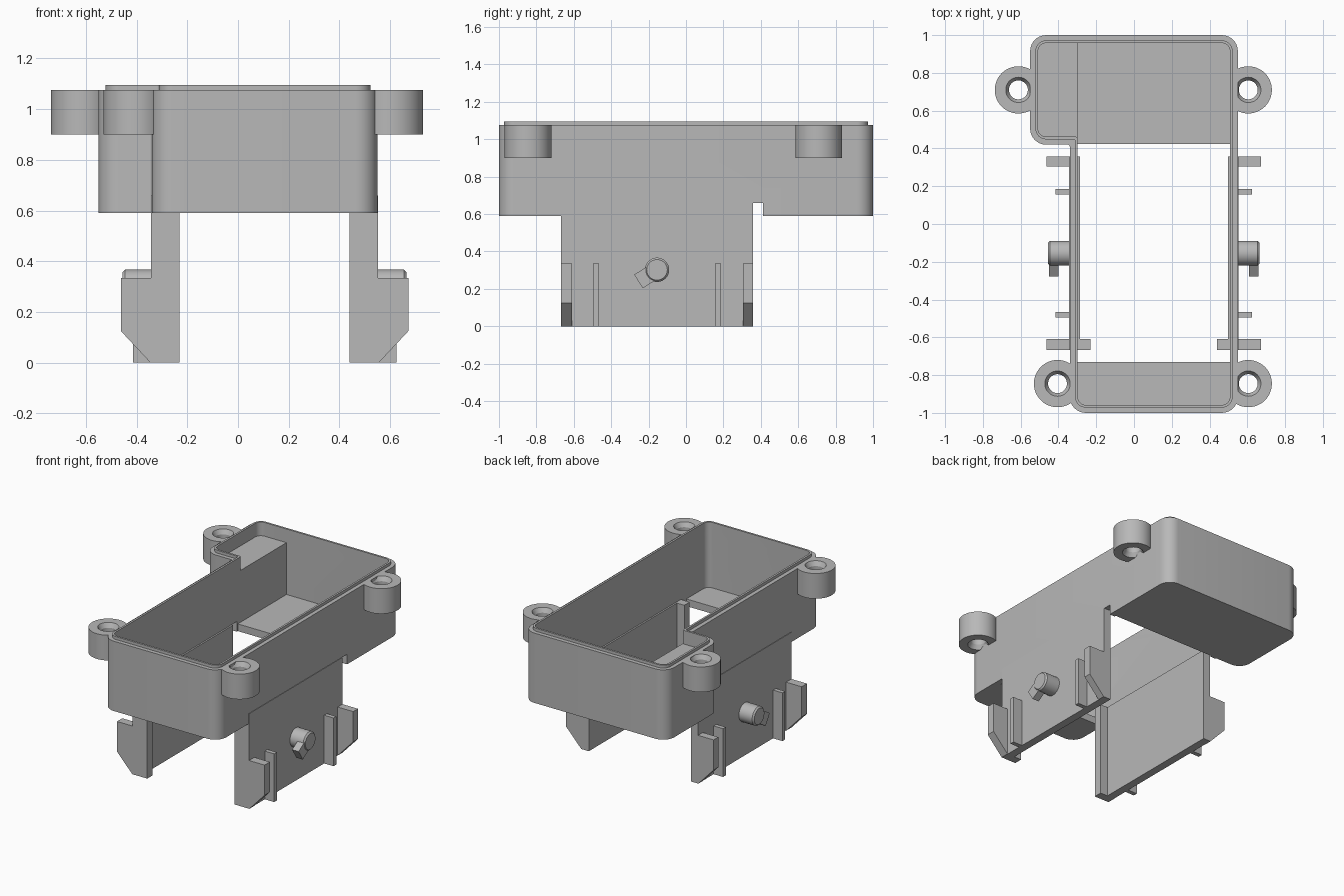
import bpy, bmesh
from math import radians, cos, sin, pi
from mathutils import Vector, Matrix

cube = bpy.data.objects.get("Cube")
if cube:
    bpy.data.objects.remove(cube, do_unlink=True)

grey = bpy.data.materials.new("plain grey plastic")
grey.use_nodes = True
COLOUR = (0.48, 0.48, 0.48, 1)
grey.diffuse_color = COLOUR
grey.node_tree.nodes["Principled BSDF"].inputs["Base Color"].default_value = COLOUR


def smooth(obj):
    for poly in obj.data.polygons:
        poly.use_smooth = True
    obj.data.set_sharp_from_angle(angle=radians(28))


def finish(name, bm):
    bmesh.ops.recalc_face_normals(bm, faces=bm.faces)
    mesh = bpy.data.meshes.new(name)
    bm.to_mesh(mesh)
    bm.free()
    obj = bpy.data.objects.new(name, mesh)
    bpy.context.collection.objects.link(obj)
    mesh.materials.append(grey)
    smooth(obj)
    return obj


def prism(name, points, axis, lo, hi):
    """Extrude a 2D outline along x, y or z."""
    place = {"x": lambda p, h: (h, p[0], p[1]),
             "y": lambda p, h: (p[0], h, p[1]),
             "z": lambda p, h: (p[0], p[1], h)}[axis]
    bm = bmesh.new()
    low = [bm.verts.new(place(p, lo)) for p in points]
    high = [bm.verts.new(place(p, hi)) for p in points]
    bm.faces.new(low)
    bm.faces.new(high)
    for i in range(len(points)):
        j = (i + 1) % len(points)
        bm.faces.new((low[i], low[j], high[j], high[i]))
    return finish(name, bm)


def block(name, x, y, z):
    corners = [(x[0], y[0]), (x[1], y[0]), (x[1], y[1]), (x[0], y[1])]
    return prism(name, corners, "z", *z)


def lathe(name, profile, matrix, closed, steps=48):
    """Spin a (radius, height) profile around the local z axis."""
    bm = bmesh.new()
    rings = [[bm.verts.new(matrix @ Vector((r * cos(2 * pi * k / steps),
                                            r * sin(2 * pi * k / steps), h)))
              for k in range(steps)] for r, h in profile]
    for i in range(len(rings) if closed else len(rings) - 1):
        a, b = rings[i], rings[(i + 1) % len(rings)]
        for k in range(steps):
            m = (k + 1) % steps
            bm.faces.new((a[k], a[m], b[m], b[k]))
    bmesh.ops.remove_doubles(bm, verts=bm.verts, dist=1e-5)
    return finish(name, bm)


def rounded(corners, steps=8):
    """Round each (x, y, radius) corner of a right-angled outline."""
    out = []
    for i, (x, y, r) in enumerate(corners):
        here = Vector((x, y))
        if r == 0:
            out.append(here)
            continue
        back = (Vector(corners[i - 1][:2]) - here).normalized()
        ahead = (Vector(corners[(i + 1) % len(corners)][:2]) - here).normalized()
        centre = here + (back + ahead) * r
        for k in range(steps + 1):
            t = k / steps * pi / 2
            out.append(centre - ahead * r * cos(t) - back * r * sin(t))
    return out


def case_outline(d):
    """Case outline moved inward by d."""
    r = 0.085 - d
    return rounded([(-0.34 + d, -1 + d, r), (0.55 - d, -1 + d, r),
                    (0.55 - d, 1 - d, r), (-0.55 + d, 1 - d, r),
                    (-0.55 + d, 0.42 + d, r), (-0.34 + d, 0.42 + d, 0.01)])


def boolean(obj, other, operation):
    mod = obj.modifiers.new(operation, "BOOLEAN")
    mod.operation = operation
    mod.solver = "EXACT"
    mod.object = other
    graph = bpy.context.evaluated_depsgraph_get()
    mesh = bpy.data.meshes.new_from_object(obj.evaluated_get(graph))
    obj.modifiers.clear()
    obj.data = mesh
    smooth(obj)


# Heights of the case
BOTTOM, FLOOR, SHELF, RIM, TOP = 0.59, 0.64, 1.0, 1.075, 1.095
WALL = 0.042

# Case with stepped rim, deep well, shallow side shelf and open floor
case = prism("case", case_outline(0), "z", BOTTOM, RIM)
lip = prism("rim_lip", case_outline(0.028), "z", RIM - 0.04, TOP)
boolean(case, lip, "UNION")
upper = prism("shelf_cutter", case_outline(WALL), "z", SHELF, 1.3)
well = prism("well_cutter", rounded([
    (-0.34 + WALL, -1 + WALL, 0.043), (0.55 - WALL, -1 + WALL, 0.043),
    (0.55 - WALL, 1 - WALL, 0.043), (-0.34 + WALL, 1 - WALL, 0)]), "z", FLOOR, 1.25)
opening = block("floor_cutter", (-0.298, 0.508), (-0.73, 0.423), (0.5, 0.7))
notch = block("notch_cutter", (-0.36, 0.7), (0.3, 0.412), (0.5, 0.66))
for cutter in (upper, well, opening, notch):
    boolean(case, cutter, "DIFFERENCE")

# Screw bosses with countersunk holes
ring = [(0.125, 0.9), (0.125, RIM), (0.067, RIM), (0.05, RIM - 0.03),
        (0.05, 0.93), (0.067, 0.9)]
bosses = {"back_right": (-0.612, 0.71), "back_left": (0.605, 0.71),
          "front_right": (-0.405, -0.845), "front_left": (0.605, -0.845)}
for place, (x, y) in bosses.items():
    boss = lathe(place + "_screw_boss", ring, Matrix.Translation((x, y, 0)), True)
    for cutter in (upper, well):
        boolean(boss, cutter, "DIFFERENCE")

for helper in (lip, upper, well, opening, notch):
    bpy.data.objects.remove(helper, do_unlink=True)

# Side legs, mirrored about the middle of the well
MIDDLE = 0.105
for side, s in (("left", 1), ("right", -1)):
    def span(a, b):
        return tuple(sorted((MIDDLE + s * a, MIDDLE + s * b)))

    block(side + "_leg_panel", span(0.392, 0.448), (-0.668, 0.357), (0, 0.66))
    block(side + "_inner_fin", span(0.335, 0.4), (-0.668, -0.61), (0, 0.66))

    # Outer fins with a slanted foot
    fin = [(0.43, 0), (0.45, 0), (0.567, 0.125), (0.567, 0.335), (0.43, 0.335)]
    fin = [(MIDDLE + s * u, z) for u, z in fin]
    for end, lo, hi in (("front", -0.668, -0.61), ("back", 0.305, 0.357)):
        prism(f"{side}_{end}_fin", fin, "y", lo, hi)

    # Thin ribs
    for end, y in (("front", -0.481), ("back", 0.171)):
        block(f"{side}_{end}_rib", span(0.43, 0.52), (y - 0.015, y + 0.015), (0, 0.335))

    # Pivot peg with a small key tab at its tip
    hub = Vector((MIDDLE, -0.155, 0.302))
    turn = Matrix.Translation(hub) @ Matrix.Rotation(s * pi / 2, 4, "Y")
    lathe(side + "_peg", [(0, 0.43), (0.065, 0.43), (0.065, 0.55),
                          (0.055, 0.56), (0, 0.56)], turn, False)
    along = Vector((-cos(radians(32)), -sin(radians(32))))
    across = Vector((-along.y, along.x)) * 0.043
    base = hub.yz
    tip = base + along * 0.117
    prism(side + "_peg_tab", [base + across, tip + across, tip - across, base - across],
          "x", *span(0.505, 0.555))
